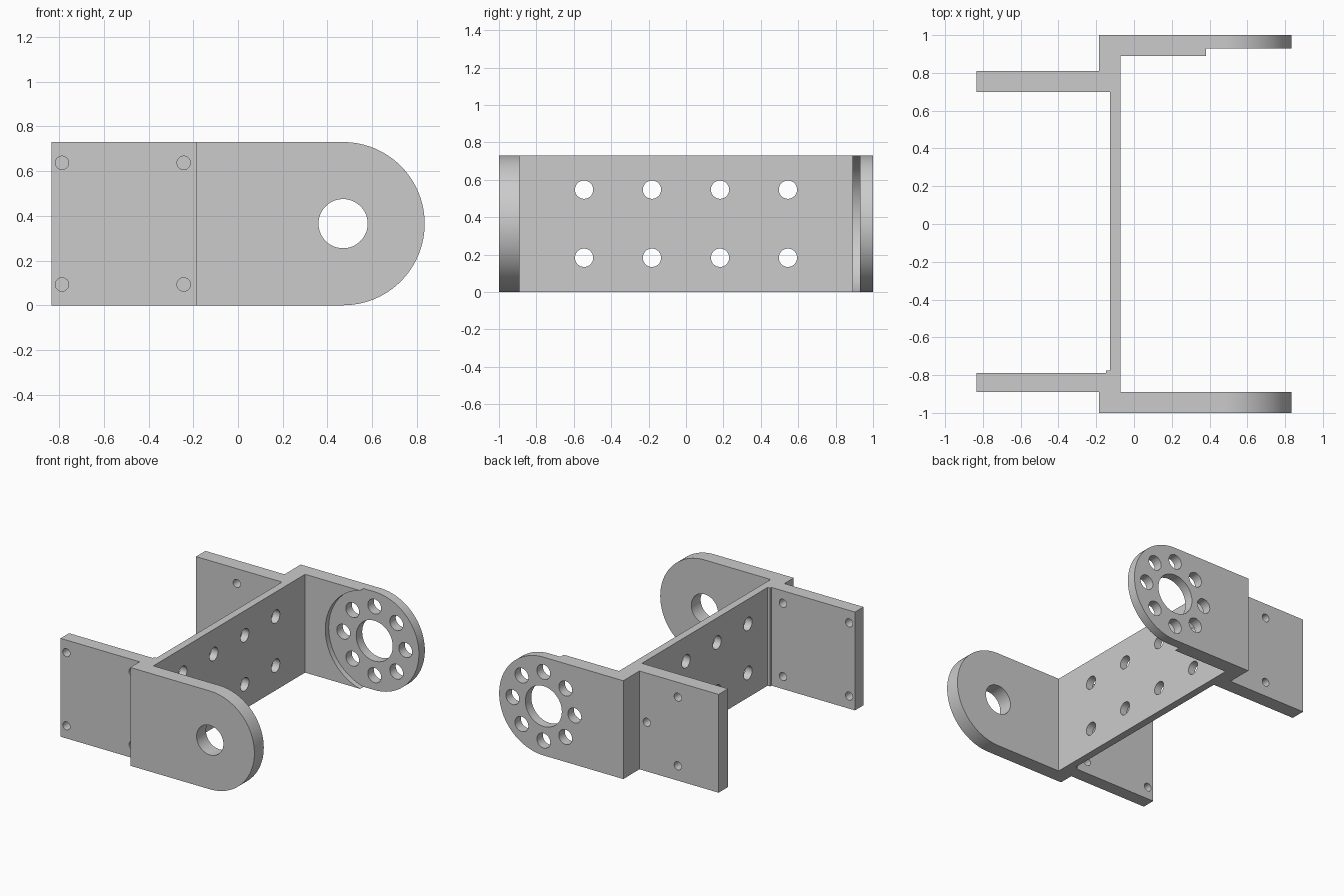
import bpy
import bmesh
from math import pi, cos, sin, radians
from mathutils import Matrix, Vector

cube = bpy.data.objects.get("Cube")
if cube:
    bpy.data.objects.remove(cube, do_unlink=True)

HEIGHT = 0.73
MID = HEIGHT / 2
PIVOT_X = 0.47


def prism(name, points, offset):
    """Extrude a closed 3D outline along an offset vector."""
    bm = bmesh.new()
    face = bm.faces.new([bm.verts.new(p) for p in points])
    grown = bmesh.ops.extrude_face_region(bm, geom=[face])["geom"]
    moved = [g for g in grown if isinstance(g, bmesh.types.BMVert)]
    bmesh.ops.translate(bm, verts=moved, vec=Vector(offset))
    bmesh.ops.recalc_face_normals(bm, faces=bm.faces)
    return to_object(name, bm)


def to_object(name, bm):
    mesh = bpy.data.meshes.new(name)
    bm.to_mesh(mesh)
    bm.free()
    obj = bpy.data.objects.new(name, mesh)
    bpy.context.collection.objects.link(obj)
    return obj


def drill(bm, axis, centre, radius, length, sides=32):
    """Add a cylinder along x or y to a cutter mesh."""
    turn = Matrix.Rotation(pi / 2, 4, "Y" if axis == "x" else "X")
    bmesh.ops.create_cone(bm, cap_ends=True, segments=sides, radius1=radius,
                          radius2=radius, depth=length,
                          matrix=Matrix.Translation(centre) @ turn)


def apply_boolean(target, tool, operation):
    mod = target.modifiers.new(operation, "BOOLEAN")
    mod.operation = operation
    mod.solver = "EXACT"
    mod.object = tool
    graph = bpy.context.evaluated_depsgraph_get()
    mesh = bpy.data.meshes.new_from_object(target.evaluated_get(graph))
    target.modifiers.clear()
    target.data = mesh
    bpy.data.objects.remove(tool, do_unlink=True)


# Plan outline: web, two arms and two offset mounting plates
plan = [(-.185, -1), (1, -1), (1, -.89), (-.072, -.89), (-.072, .89),
        (1, .89), (1, 1), (-.185, 1), (-.185, .81), (-.835, .81),
        (-.835, .70), (-.128, .70), (-.128, -.775), (-.148, -.775),
        (-.148, -.79), (-.835, -.79), (-.835, -.89), (-.185, -.89)]
bracket = prism("bracket", [(x, y, -.1) for x, y in plan], (0, 0, HEIGHT + .2))

# Side profile that rounds the arm ends
arc = [radians(-90 + 180 * i / 48) for i in range(49)]
side = [(-1, -1.2, HEIGHT), (-1, -1.2, 0)]
side += [(PIVOT_X + MID * cos(a), -1.2, MID + MID * sin(a)) for a in arc]
apply_boolean(bracket, prism("side_cutter", side, (0, 2.4, 0)), "INTERSECT")

# Round recess on the inside of the rear arm
bm = bmesh.new()
drill(bm, "y", (PIVOT_X, .83, MID), .376, .2, 96)
apply_boolean(bracket, to_object("recess_cutter", bm), "DIFFERENCE")

bm = bmesh.new()
# Pivot holes, and the ring of holes around the rear one
drill(bm, "y", (PIVOT_X, -.95, MID), .11, .3, 48)
drill(bm, "y", (PIVOT_X, .95, MID), .15, .3, 48)
for i in range(8):
    a = i * pi / 4
    drill(bm, "y", (PIVOT_X + .255 * cos(a), .95, MID + .255 * sin(a)), .055, .3)
# Two rows of holes through the web
for y in (-.545, -.182, .182, .545):
    for z in (MID - .182, MID + .182):
        drill(bm, "x", (-.1, y, z), .049, .2)
# Corner holes in the front plate
for x in (-.787, -.243):
    for z in (MID - .272, MID + .272):
        drill(bm, "y", (x, -.84, z), .03, .2)
# Three holes in the rear plate
for x, z in ((-.5, MID - .255), (-.5, MID + .255), (-.245, MID)):
    drill(bm, "y", (x, .755, z), .03, .2)
apply_boolean(bracket, to_object("hole_cutter", bm), "DIFFERENCE")

# Plain grey finish
grey = bpy.data.materials.new("light_grey")
grey.use_nodes = True
colour = (0.6, 0.6, 0.6, 1)
grey.diffuse_color = colour
grey.node_tree.nodes["Principled BSDF"].inputs["Base Color"].default_value = colour
bracket.data.materials.clear()
bracket.data.materials.append(grey)
for poly in bracket.data.polygons:
    poly.material_index = 0

bpy.ops.object.select_all(action="DESELECT")
bracket.select_set(True)
bpy.context.view_layer.objects.active = bracket
bpy.ops.object.shade_smooth_by_angle(angle=radians(30))
